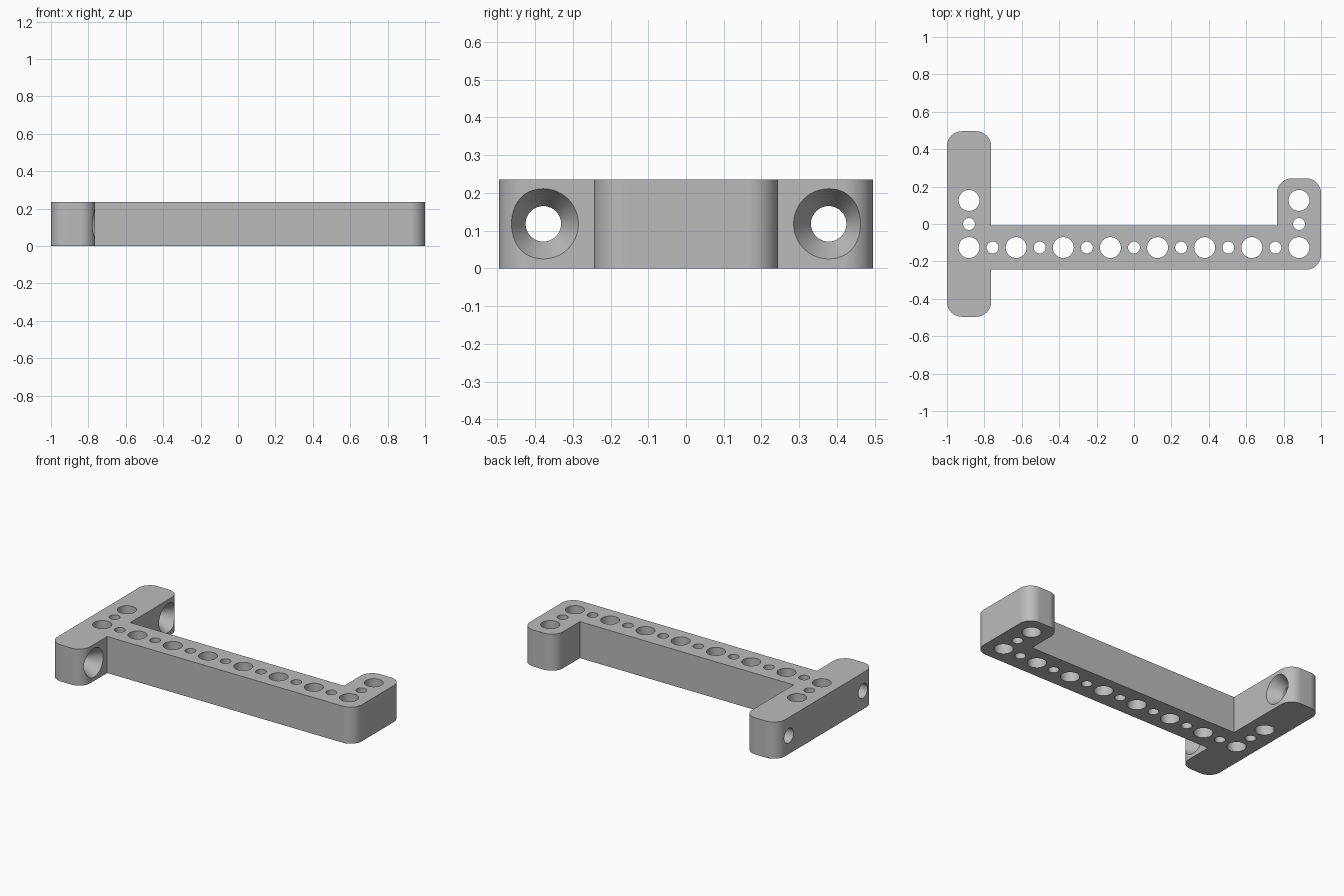
import bpy, bmesh, math
from mathutils import Matrix, Vector

cube = bpy.data.objects.get("Cube")
if cube:
    bpy.data.objects.remove(cube, do_unlink=True)

PITCH = 0.252            # grid spacing of the bracket
GAP = 0.008              # clearance at the outer edges
H = PITCH - 2 * GAP      # thickness of every bar
ROUND = 0.08             # outer corner radius
BIG, SMALL = 0.056, 0.032
BOLT, SINK, SINK_DEPTH = 0.047, 0.093, 0.08

grey = bpy.data.materials.new("light grey")
grey.use_nodes = True
grey.diffuse_color = (0.5, 0.5, 0.5, 1)
grey.node_tree.nodes["Principled BSDF"].inputs["Base Color"].default_value = grey.diffuse_color


def make_object(name, bm):
    bmesh.ops.recalc_face_normals(bm, faces=bm.faces[:])
    mesh = bpy.data.meshes.new(name)
    bm.to_mesh(mesh)
    bm.free()
    obj = bpy.data.objects.new(name, mesh)
    bpy.context.collection.objects.link(obj)
    mesh.materials.append(grey)
    return obj


def bore(bm, centre, r1, r2, depth, sideways=False):
    """Add a closed cone or cylinder along z, or along x when sideways."""
    m = Matrix.Translation(centre)
    if sideways:
        m = m @ Matrix.Rotation(math.pi / 2, 4, 'Y')
    bmesh.ops.create_cone(bm, cap_ends=True, segments=48, radius1=r1,
                          radius2=r2, depth=depth, matrix=m)


# Bracket outline: long crossbar, full left arm, short right arm
end = 4 * PITCH - GAP
inner = end - H
arm = 2 * PITCH - GAP
front, back = -PITCH + GAP, -GAP
outline = [(-end, -arm), (-inner, -arm), (-inner, front), (end, front),
           (end, -front), (inner, -front), (inner, back), (-inner, back),
           (-inner, arm), (-end, arm)]
bm = bmesh.new()
base = bm.faces.new([bm.verts.new((x, y, 0)) for x, y in outline])
raised = bmesh.ops.extrude_face_region(bm, geom=[base])["geom"]
bmesh.ops.translate(bm, vec=(0, 0, H),
                    verts=[v for v in raised if isinstance(v, bmesh.types.BMVert)])
bmesh.ops.recalc_face_normals(bm, faces=bm.faces[:])

# Round the outer corners, keep the inner ones square
corners = [e for e in bm.edges
           if abs(e.verts[0].co.z - e.verts[1].co.z) > H / 2 and e.is_convex]
bmesh.ops.bevel(bm, geom=corners, offset=ROUND, offset_type='OFFSET',
                segments=12, profile=0.5, affect='EDGES')
bracket = make_object("bracket", bm)

# Upright holes: large at grid points, small between them
bm = bmesh.new()
row = -PITCH / 2
side = 3.5 * PITCH
for i in range(15):
    r = SMALL if i % 2 else BIG
    bore(bm, (-side + i * PITCH / 2, row, H / 2), r, r, 2 * H)
for x in (-side, side):
    bore(bm, (x, 0, H / 2), SMALL, SMALL, 2 * H)
    bore(bm, (x, -row, H / 2), BIG, BIG, 2 * H)
cutters = [make_object("upright_hole_cutter", bm)]

# Countersunk bolt holes through both ends of the long arm
bolt, sink = bmesh.new(), bmesh.new()
extra = 0.02
slope = (SINK - BOLT) / SINK_DEPTH
for y in (-1.5 * PITCH, 1.5 * PITCH):
    bore(bolt, (-side, y, H / 2), BOLT, BOLT, 2 * H, True)
    bore(sink, (-inner + (extra - SINK_DEPTH) / 2, y, H / 2),
         BOLT, SINK + slope * extra, SINK_DEPTH + extra, True)
cutters += [make_object("bolt_hole_cutter", bolt),
            make_object("countersink_cutter", sink)]

# Cut the holes, then discard the cutters
for cutter in cutters:
    cutter.hide_render = True
    mod = bracket.modifiers.new("holes", 'BOOLEAN')
    mod.operation = 'DIFFERENCE'
    mod.solver = 'EXACT'
    mod.object = cutter
graph = bpy.context.evaluated_depsgraph_get()
cut = bpy.data.meshes.new_from_object(bracket.evaluated_get(graph))
bracket.modifiers.clear()
bracket.data = cut
cut.name = "bracket"
cut.materials.clear()
cut.materials.append(grey)
for poly in cut.polygons:
    poly.material_index = 0
for cutter in cutters:
    bpy.data.objects.remove(cutter, do_unlink=True)

# Smooth curved walls with crisp rims
bpy.ops.object.select_all(action='DESELECT')
bracket.select_set(True)
bpy.context.view_layer.objects.active = bracket
bpy.ops.object.shade_smooth_by_angle(angle=math.radians(25))
weighted = bracket.modifiers.new("even shading", 'WEIGHTED_NORMAL')
weighted.keep_sharp = True
